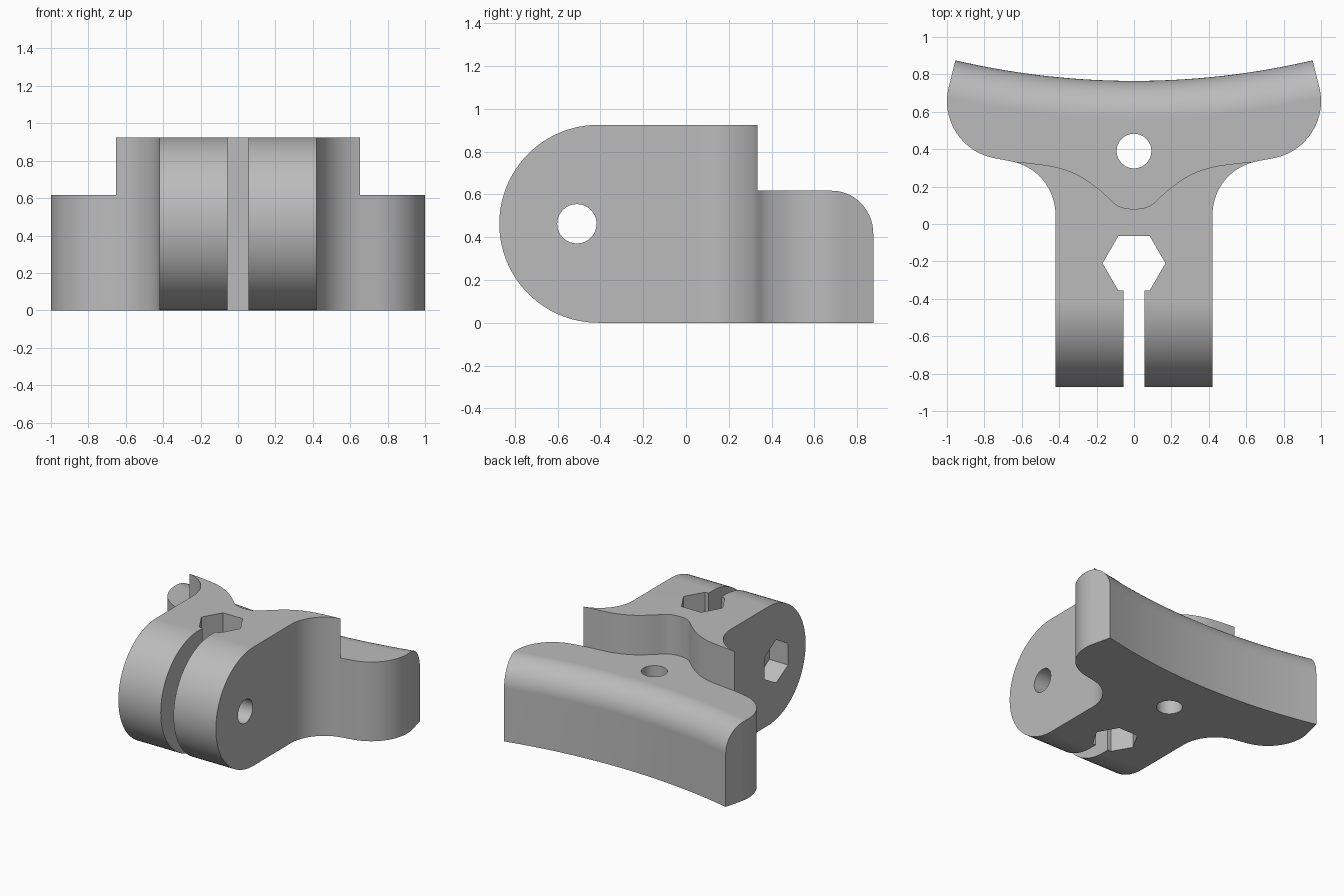
import bpy
import bmesh
from math import sin, cos, pi, radians, asin
from mathutils import Vector, Matrix

default = bpy.data.objects.get("Cube")
if default:
    bpy.data.objects.remove(default, do_unlink=True)

HEIGHT, LEDGE = 0.925, 0.617        # full height and height of the rear flange
BACK_R, BACK_Y = 4.2, 0.765         # concave back surface
TIP_X = 0.955
ARM_X, SLOT_X = 0.42, 0.055
TIP_ANGLE = asin(TIP_X / BACK_R)

grey = bpy.data.materials.new("grey_plastic")
grey.use_nodes = True
grey.diffuse_color = (0.5, 0.5, 0.5, 1)
grey.node_tree.nodes["Principled BSDF"].inputs["Base Color"].default_value = (0.5, 0.5, 0.5, 1)


def arc(cx, cy, r, start, end, steps):
    """Points on an arc, angles in degrees."""
    angles = [radians(start + (end - start) * i / steps) for i in range(steps + 1)]
    return [(cx + r * cos(a), cy + r * sin(a)) for a in angles]


def mirrored(half):
    """Closes a half outline that runs along the +x side."""
    return half + [(-x, y) for x, y in reversed(half) if abs(x) > 1e-6]


def finish(name, bm):
    bmesh.ops.recalc_face_normals(bm, faces=bm.faces)
    mesh = bpy.data.meshes.new(name)
    bm.to_mesh(mesh)
    bm.free()
    mesh.materials.append(grey)
    obj = bpy.data.objects.new(name, mesh)
    bpy.context.collection.objects.link(obj)
    return obj


def prism(name, outline, low, high, along_x=False):
    """Extrudes an (x, y) outline along z, or a (y, z) outline along x."""
    bm = bmesh.new()
    place = (lambda p: (low, p[0], p[1])) if along_x else (lambda p: (p[0], p[1], low))
    face = bm.faces.new([bm.verts.new(place(p)) for p in outline])
    new = bmesh.ops.extrude_face_region(bm, geom=[face])["geom"]
    shift = Vector((high - low, 0, 0)) if along_x else Vector((0, 0, high - low))
    bmesh.ops.translate(bm, vec=shift, verts=[v for v in new if isinstance(v, bmesh.types.BMVert)])
    return finish(name, bm)


def sweep(name, profile, angles):
    """Sweeps a (radius, z) profile around the centre of the back curve."""
    bm = bmesh.new()
    rings = [[bm.verts.new((r * sin(a), BACK_Y + BACK_R - r * cos(a), z)) for r, z in profile]
             for a in angles]
    n = len(profile)
    for a, b in zip(rings, rings[1:]):
        for i in range(n):
            bm.faces.new((a[i], a[(i + 1) % n], b[(i + 1) % n], b[i]))
    bm.faces.new(rings[0])
    bm.faces.new(rings[-1])
    return finish(name, bm)


def smooth_curve(points, steps=5):
    """Catmull-Rom curve through the inner points."""
    out = []
    for p0, p1, p2, p3 in zip(points, points[1:], points[2:], points[3:]):
        a, b, c, d = map(Vector, (p0, p1, p2, p3))
        for i in range(steps):
            t = i / steps
            v = (2 * b + (c - a) * t + (2 * a - 5 * b + 4 * c - d) * t ** 2
                 + (3 * b - a - 3 * c + d) * t ** 3) / 2
            out.append((v.x, v.y))
    return out + [points[-2]]


# T-shaped plan: arm, inner fillet, rounded flange end, concave back
back_angles = [TIP_ANGLE * i / 14 for i in range(14, -1, -1)]
half_plan = [(ARM_X, -1.2)]
half_plan += arc(0.71, 0.05, 0.29, 180, 99, 16)
half_plan += arc(0.69, 0.657, 0.31, -80, 13, 20)
half_plan += [(BACK_R * sin(a), BACK_Y + BACK_R - BACK_R * cos(a)) for a in back_angles]
body = prism("clamp_bracket", mirrored(half_plan), -0.2, 1.2)

# Side profile with the rounded front end
mid = HEIGHT / 2
side = prism("side_profile", arc(-0.41, mid, mid, 270, 90, 48) + [(1.2, HEIGHT), (1.2, 0)],
             -1.3, 1.3, along_x=True)

# Step above the flange, with a bulge around the screw hole
step_points = [(-0.09, 0.093), (0, 0.08), (0.09, 0.1), (0.18, 0.18), (0.29, 0.257),
               (0.4, 0.3), (0.52, 0.321), (0.69, 0.336), (0.9, 0.34)]
step_half = smooth_curve(step_points) + [(1.2, 0.2), (1.2, 1.2)]
step = prism("step_cutter", mirrored(step_half), LEDGE, 1.3)

# Rounded upper back edge of the flange
round_r = 0.2
edge = arc(BACK_R + round_r, LEDGE - round_r, round_r, 180, 90, 14)
profile = edge + [(BACK_R + round_r, 0.8), (BACK_R - 0.15, 0.8), (BACK_R - 0.15, LEDGE - round_r)]
edge_cutter = sweep("back_edge_cutter", profile, [TIP_ANGLE * i / 14 for i in range(-18, 19)])

# Clamp slot, screw holes and nut pockets
slot = prism("slot_cutter", [(-SLOT_X, -1.3), (SLOT_X, -1.3), (SLOT_X, -0.22), (-SLOT_X, -0.22)],
             -0.3, 1.3)
hex_shaft = prism("hex_shaft_cutter", arc(0, -0.21, 0.168, 0, 300, 5), -0.3, 1.3)
screw_hole = prism("screw_hole_cutter", arc(0, 0.39, 0.093, 0, 348.75, 31), -0.3, 1.3)
cross_hole = prism("cross_hole_cutter", arc(-0.51, mid, 0.092, 0, 348.75, 31), -1.3, 1.3, along_x=True)
nut_pocket = prism("nut_pocket_cutter", arc(-0.51, mid, 0.168, 30, 330, 5), -1.3, -ARM_X + 0.16,
                   along_x=True)

# Apply all the cuts
cutters = [side, step, edge_cutter, slot, hex_shaft, screw_hole, cross_hole, nut_pocket]
for cutter in cutters:
    cutter.hide_render = True
    mod = body.modifiers.new(cutter.name, "BOOLEAN")
    mod.operation = "INTERSECT" if cutter is side else "DIFFERENCE"
    mod.solver = "EXACT"
    mod.object = cutter
bpy.context.view_layer.update()
result = bpy.data.meshes.new_from_object(body.evaluated_get(bpy.context.evaluated_depsgraph_get()))
body.modifiers.clear()
body.data = result
result.materials.clear()
result.materials.append(grey)
for poly in result.polygons:
    poly.material_index = 0
for cutter in cutters:
    bpy.data.objects.remove(cutter, do_unlink=True)

# Smooth curved walls, crisp edges
bpy.ops.object.select_all(action="DESELECT")
body.select_set(True)
bpy.context.view_layer.objects.active = body
bpy.ops.object.shade_smooth_by_angle(angle=radians(25))
normals = body.modifiers.new("weighted_normals", "WEIGHTED_NORMAL")
normals.keep_sharp = True
